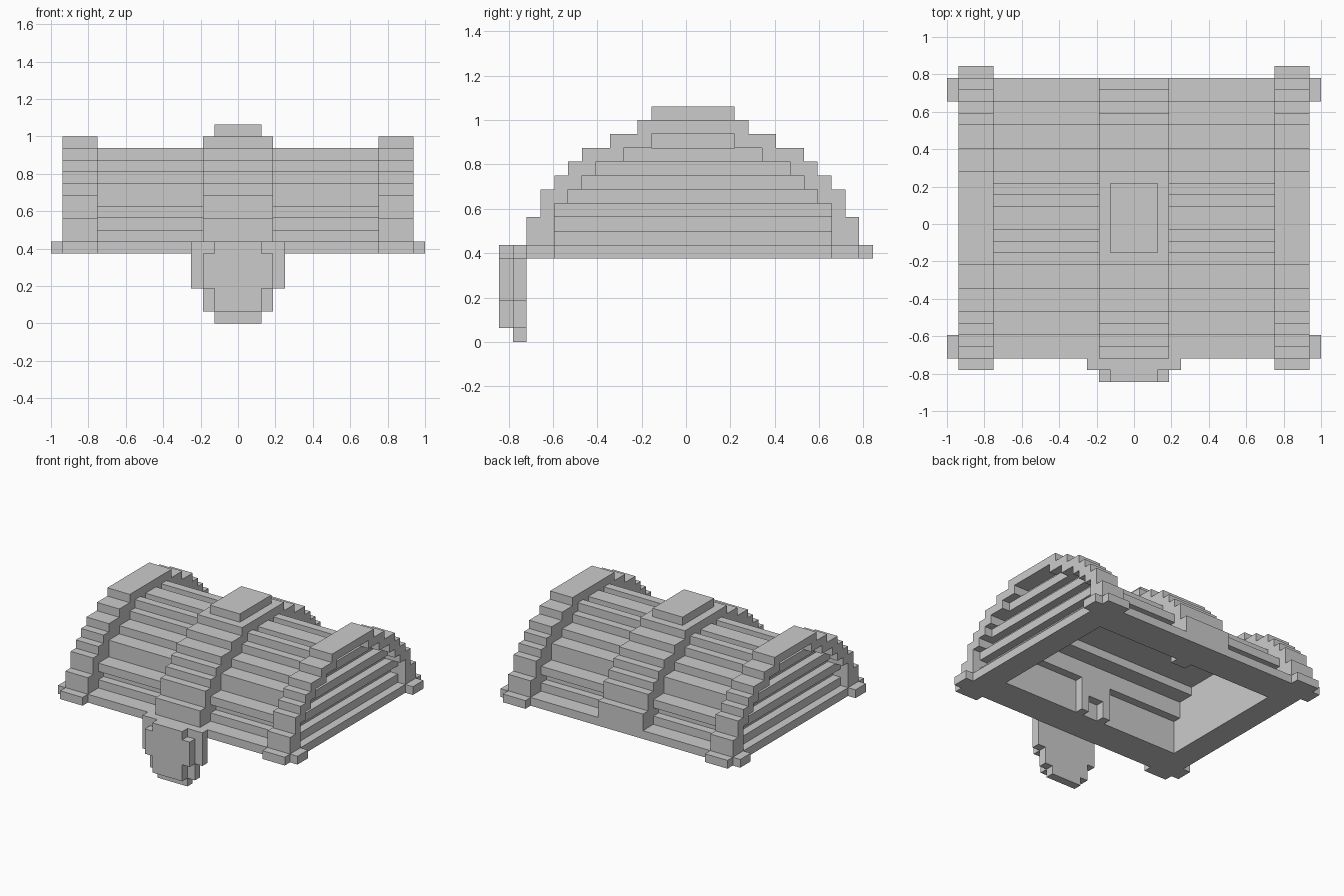
import bpy, bmesh

if "Cube" in bpy.data.objects:
    bpy.data.objects.remove(bpy.data.objects["Cube"])

U = 0.0625          # one block
YC = 0.03125        # middle of the lid in y


def finish(name, bm):
    bmesh.ops.recalc_face_normals(bm, faces=bm.faces[:])
    mesh = bpy.data.meshes.new(name)
    bm.to_mesh(mesh)
    bm.free()
    obj = bpy.data.objects.new(name, mesh)
    bpy.context.collection.objects.link(obj)
    return obj


def boxes(name, items):
    """Boxes given as (x0, x1, y0, y1, z0, z1) in blocks."""
    bm = bmesh.new()
    for x0, x1, y0, y1, z0, z1 in items:
        vs = bmesh.ops.create_cube(bm, size=1)["verts"]
        for v in vs:
            v.co.x = (x1 if v.co.x > 0 else x0) * U
            v.co.y = (y1 if v.co.y > 0 else y0) * U + YC
            v.co.z = (z1 if v.co.z > 0 else z0) * U
    return finish(name, bm)


def steps(rows, z0):
    """Stepped right-hand outline, bottom to top, one half-width per row."""
    pts = []
    for i, h in enumerate(rows):
        for p in ((h, z0 + i), (h, z0 + i + 1)):
            if len(pts) > 1 and pts[-1][0] == pts[-2][0] == p[0]:
                pts[-1] = p
            elif not pts or pts[-1] != p:
                pts.append(p)
    return pts


def vault(name, x0, x1, outer, inner=None, z0=7):
    """Stepped arch extruded along x, hollow when an inner outline is given."""
    def mirrored(rows):
        right = steps(rows, z0)
        return right + [(-y, z) for y, z in reversed(right)]
    pts = mirrored(outer)
    if inner:
        pts += mirrored(inner)[::-1]
    bm = bmesh.new()
    face = bm.faces.new([bm.verts.new((x0 * U, y * U + YC, z * U)) for y, z in pts])
    ext = bmesh.ops.extrude_face_region(bm, geom=[face])["geom"]
    for v in ext:
        if isinstance(v, bmesh.types.BMVert):
            v.co.x = x1 * U
    return finish(name, bm)


# stepped half-widths, one per row upward from z = 7 blocks
BAND = [12, 12, 11, 11, 10, 9, 8, 6, 4]
OPENING = [10, 10, 10, 9, 8, 7, 5, 3]
WOOD = [10, 9, 10, 8, 8, 6, 4]
HOLLOW = [8, 8, 8, 7, 7, 5]

# bottom frame
boxes("rim", [(-15, 15, 8, 12, 6, 7), (-15, 15, -12, -8, 6, 7),
              (-15, -12, -8, 8, 6, 7), (12, 15, -8, 8, 6, 7)])

# planked barrel with raised slats along the crown
vault("barrel_planks", -12, 12, WOOD, HOLLOW)
boxes("crown_slats", [(-12, 12, a, b, 14, 15) for a, b in ((-1, 1), (2, 3), (-3, -2))])

# end bands, end panels and corner feet
for side, s in (("left", -1), ("right", 1)):
    vault(side + "_band", s * 12, s * 15, BAND, OPENING)
    vault(side + "_end_panel", s * 12, s * 13, OPENING)
    boxes(side + "_end_slats", [(*sorted((s * 13, s * 14)), -OPENING[i], OPENING[i], 7 + i, 8 + i)
                                for i in range(0, 8, 2)])
    feet = []
    for t in (-1, 1):
        feet.append((*sorted((s * 12, s * 15)), *sorted((t * 12, t * 13)), 6, 7))
        feet.append((*sorted((s * 15, s * 16)), *sorted((t * 10, t * 12)), 6, 7))
    boxes(side + "_corner_feet", feet)

# middle band and its top plate
vault("middle_band", -3, 3, BAND, [h + 0.5 for h in HOLLOW])
boxes("top_plate", [(-2, 2, -3, 3, 16, 17)])

# hanging clasp on the front: stepped back plate and cross-shaped face
boxes("clasp_back", [(-4, 4, -13, -12, 3, 7), (-3, 3, -13, -12, 1, 3), (-2, 2, -13, -12, 0, 1)])
boxes("clasp_face", [(-2, 2, -14, -13, 6, 7), (-3, 3, -14, -13, 3, 6), (-2, 2, -14, -13, 1, 3)])

# latch block inside the front wall, small catch on the back rim
boxes("inner_latch", [(-2, 2, -8, -7, 8, 10), (1, 2, -8, -7, 6, 8), (-2, -1, -8, -7, 6, 8)])
boxes("rear_catch", [(-1, 1, 7, 8, 6, 7)])
